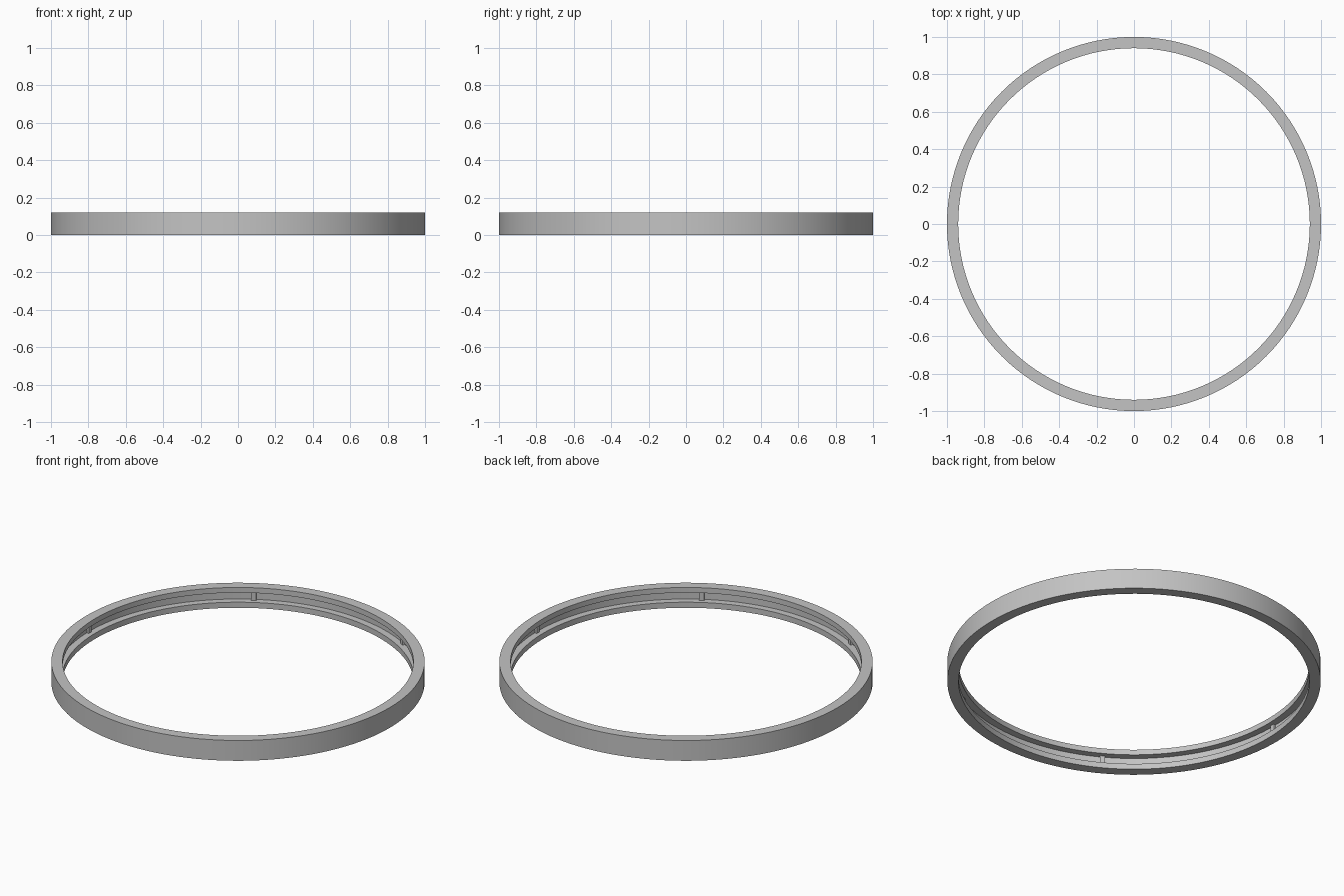
import bpy, bmesh, math
from mathutils import Matrix, Vector

cube = bpy.data.objects.get("Cube")
if cube:
    bpy.data.objects.remove(cube, do_unlink=True)

OUTER, INNER, GROOVE = 1.0, 0.94, 0.98
HEIGHT, FLOOR, CEILING = 0.12, 0.033, 0.089
SEGMENTS = 128

grey = bpy.data.materials.new("light_grey")
grey.use_nodes = True
grey.diffuse_color = (0.55, 0.55, 0.55, 1)
grey.node_tree.nodes["Principled BSDF"].inputs["Base Color"].default_value = grey.diffuse_color


def make_object(name, bm):
    bmesh.ops.recalc_face_normals(bm, faces=bm.faces)
    mesh = bpy.data.meshes.new(name)
    bm.to_mesh(mesh)
    bm.free()
    mesh.materials.append(grey)
    obj = bpy.data.objects.new(name, mesh)
    bpy.context.collection.objects.link(obj)
    return obj


# Ring: a C-shaped section turned around the z axis
profile = [(OUTER, 0), (OUTER, HEIGHT), (INNER, HEIGHT), (INNER, CEILING),
           (GROOVE, CEILING), (GROOVE, FLOOR), (INNER, FLOOR), (INNER, 0)]
bm = bmesh.new()
verts = [bm.verts.new((r, 0, z)) for r, z in profile]
edges = [bm.edges.new((v, verts[(i + 1) % len(verts)])) for i, v in enumerate(verts)]
bmesh.ops.spin(bm, geom=verts + edges, cent=(0, 0, 0), axis=(0, 0, 1),
               angle=math.tau, steps=SEGMENTS)
bmesh.ops.remove_doubles(bm, verts=bm.verts, dist=1e-5)
ring = make_object("grooved_ring", bm)
bpy.context.view_layer.objects.active = ring
ring.select_set(True)
bpy.ops.object.shade_smooth_by_angle(angle=math.radians(30))

# Six small ribs spaced around the groove
rib_size = Vector((0.02, 0.027, CEILING - FLOOR))
rib_centre = Vector((0.976, 0, (CEILING + FLOOR) / 2))
bm = bmesh.new()
for i in range(6):
    turn = Matrix.Rotation(i * math.tau / 6, 4, 'Z')
    place = turn @ Matrix.Translation(rib_centre) @ Matrix.Diagonal(rib_size.to_4d())
    bmesh.ops.create_cube(bm, size=1, matrix=place)
make_object("groove_ribs", bm)
